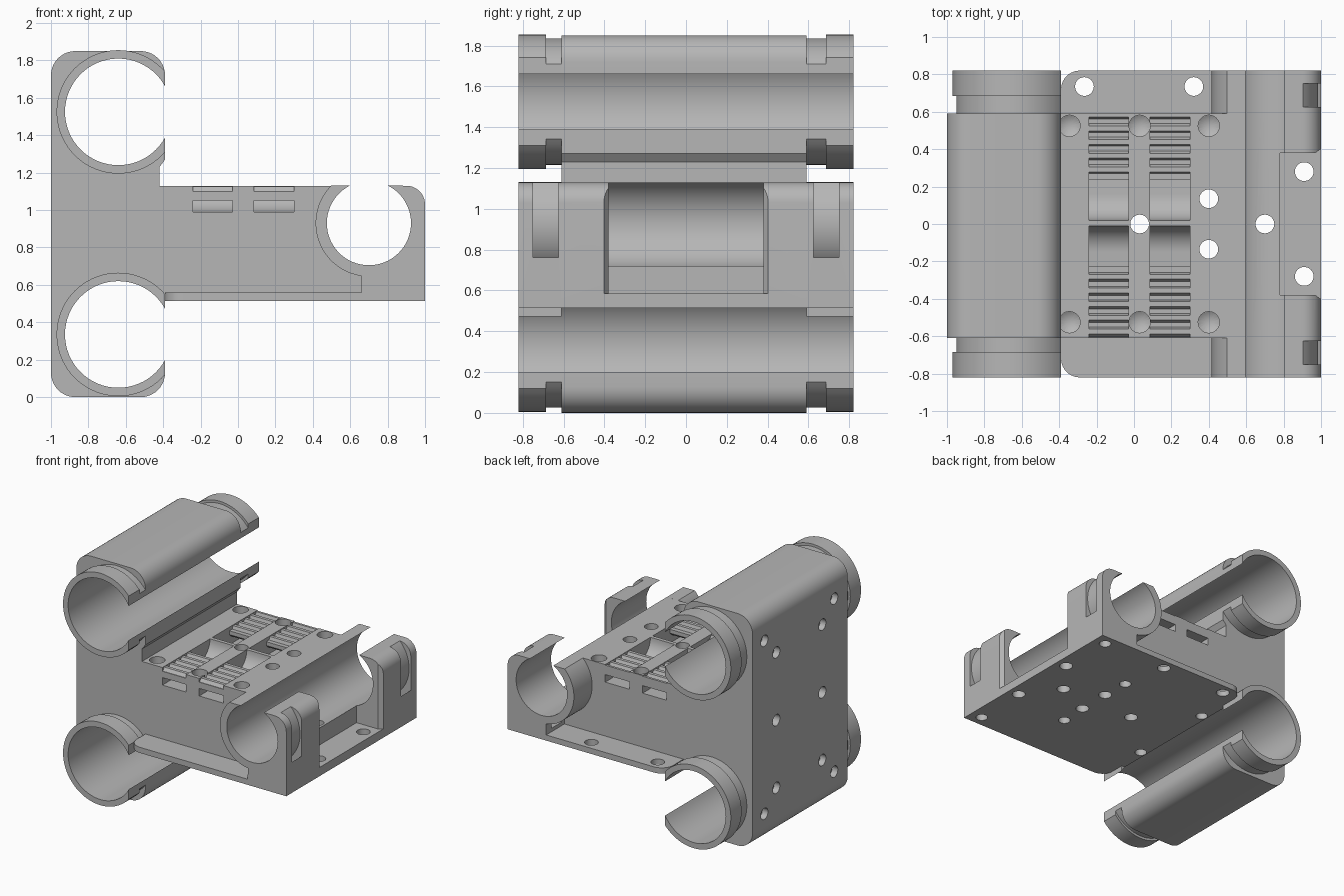
import bpy
import bmesh
from math import cos, sin, radians, acos, degrees
from mathutils import Vector

default = bpy.data.objects.get("Cube")
if default:
    bpy.data.objects.remove(default)

grey = bpy.data.materials.new("light_grey_plastic")
grey.use_nodes = True
COLOUR = (0.47, 0.47, 0.47, 1)
grey.diffuse_color = COLOUR
grey.node_tree.nodes["Principled BSDF"].inputs["Base Color"].default_value = COLOUR

# Main dimensions
BACK, FRONT, END = 0.59, -0.61, 0.82
BASE, DECK = 0.515, 1.13
BIG_X, BIG_R, BIG_Z = -0.64, 0.285, (0.335, 1.525)
SMALL_X, SMALL_Z, SMALL_R, SHELL_R = 0.70, 0.93, 0.225, 0.285
PLACE = {"X": lambda a, b, t: (t, a, b),
         "Y": lambda a, b, t: (a, t, b),
         "Z": lambda a, b, t: (a, b, t)}


def arc(cx, cy, r, start, end, steps=10):
    angles = [radians(start + (end - start) * i / steps) for i in range(steps + 1)]
    return [(cx + r * cos(a), cy + r * sin(a)) for a in angles]


def circle(cx, cy, r, steps=32):
    return arc(cx, cy, r, 0, 360, steps)[:-1]


def prism(name, outline, axis, start, end):
    """Extrude a 2D outline along an axis."""
    bm = bmesh.new()
    place = PLACE[axis]
    low = [bm.verts.new(place(a, b, start)) for a, b in outline]
    high = [bm.verts.new(place(a, b, end)) for a, b in outline]
    bm.faces.new(low)
    bm.faces.new(high)
    for i in range(len(low)):
        j = (i + 1) % len(low)
        bm.faces.new((low[i], low[j], high[j], high[i]))
    bmesh.ops.recalc_face_normals(bm, faces=bm.faces)
    return finish(name, bm)


def finish(name, bm):
    mesh = bpy.data.meshes.new(name)
    bm.to_mesh(mesh)
    bm.free()
    mesh.materials.append(grey)
    obj = bpy.data.objects.new(name, mesh)
    bpy.context.collection.objects.link(obj)
    return obj


def select(obj):
    bpy.ops.object.select_all(action="DESELECT")
    obj.select_set(True)
    bpy.context.view_layer.objects.active = obj


def cut(obj, cutter):
    """Subtract a cutter and throw it away."""
    cutter.hide_render = True
    mod = obj.modifiers.new("cut", "BOOLEAN")
    mod.operation = "DIFFERENCE"
    mod.solver = "EXACT"
    mod.object = cutter
    select(obj)
    bpy.ops.object.modifier_apply(modifier=mod.name)
    bpy.data.objects.remove(cutter)


def drill(obj, axis, a, b, r, start, end):
    cut(obj, prism("drill", circle(a, b, r), axis, start, end))


def drill_tip(x, y, r, top, depth):
    """Pointed cone below a blind screw hole."""
    bm = bmesh.new()
    bmesh.ops.create_cone(bm, cap_ends=True, segments=24, radius1=0, radius2=r, depth=depth)
    bmesh.ops.translate(bm, verts=bm.verts, vec=Vector((x, y, top - depth / 2)))
    return finish("drill_tip", bm)


# Carriage body: tall rounded back wall with a deep deck
outline = (arc(-0.87, 0.13, 0.13, 180, 270) + arc(-0.52, 0.13, 0.13, -90, 0)
           + [(-0.39, 0.2), (-0.5, 0.3), (-0.42, BASE), (1, BASE)]
           + arc(0.9, 1.03, 0.1, 0, 90)
           + [(-0.42, DECK), (-0.42, 1.23), (-0.39, 1.27)]
           + arc(-0.52, 1.72, 0.13, 0, 90) + arc(-0.87, 1.72, 0.13, 90, 180))
body = prism("carriage_body", outline, "Y", FRONT, BACK)
for z in BIG_Z:
    cut(body, prism("bore", circle(BIG_X, z, BIG_R, 64), "Y", -1, 1))
cut(body, prism("bore", circle(SMALL_X, SMALL_Z, SMALL_R, 64), "Y", -1, 1))

# Open window in the side of the small bearing seat
cut(body, prism("window", [(0.78, -0.38), (0.97, -0.38), (1.01, -0.41), (1.01, 0.41),
                           (0.97, 0.38), (0.78, 0.38)], "Z", 0.585, 1.3))

# Belt clamps: curved pocket, return tunnel and toothed slot
for side in (-1, 1):
    path = arc(0.155, 1.13, 0.14, 180, 270)
    path = [(0.015, 1.2)] + path + [(0.7, 0.99), (0.7, 1.05), (0.25, 1.05),
                                    (0.23, 1.07), (0.23, 1.1)]
    for i in range(5):
        y = 0.24 + 0.073 * i
        path += [(y, 1.1), (y + 0.025, 1.1), (y + 0.034, 1.125), (y + 0.06, 1.125)]
    path += [(0.61, 1.1), (0.7, 1.1), (0.7, 1.2)]
    path = [(side * y + 0.005, z) for y, z in path]
    for x0, x1 in ((-0.24, -0.03), (0.085, 0.3)):
        cut(body, prism("belt_path", path, "X", x0, x1))

# Screw holes through the deck
for x, y in ((0.03, 0), (0.4, 0.135), (0.4, -0.135), (0.7, 0), (0.91, 0.28), (0.91, -0.28)):
    drill(body, "Z", x, y, 0.05, 0.4, 1.3)

for side in (-1, 1):
    # Blind pointed holes in the deck
    for x in (-0.345, 0.03, 0.4):
        drill(body, "Z", x, side * 0.525, 0.057, 1.05, 1.2)
        cut(body, drill_tip(x, side * 0.525, 0.057, 1.0501, 0.035))
    # Blind holes underneath
    for x in (-0.37, 0.39):
        drill(body, "Z", x, side * 0.36, 0.045, 0.4, 0.62)
    # Mounting holes in the tall wall
    for y, z, depth in ((0.44, 0.23, 0.05), (0.29, 0.38, 0.05), (0.29, 0.92, 0.25),
                        (0.29, 1.46, 0.05), (0.44, 1.61, 0.05)):
        drill(body, "X", side * y, z, 0.045, -1.1, -1 + depth)

parts = [body]
for label, side, inner in (("front", -1, FRONT), ("back", 1, BACK)):
    # Thin base flange with a rounded outer corner
    flange = [(0.66, inner), (0.66, side * END)]
    flange += [(x, side * y) for x, y in arc(-0.29, END - 0.1, 0.1, 90, 180)]
    flange += [(-0.39, inner)]
    plate = prism(label + "_flange", flange, "Z", BASE, 0.56)
    if side > 0:
        for x in (-0.265, 0.32):
            drill(plate, "Z", x, 0.735, 0.05, 0.4, 0.7)
    parts.append(plate)

    # End of the small bearing seat with its cable tie slot
    seat = ([(0.66, BASE), (1, BASE)] + arc(0.9, 1.03, 0.1, 0, 90)
            + arc(SMALL_X, SMALL_Z, SHELL_R, 135.4, 262, 32))
    holder = prism(label + "_small_bearing_end", seat, "Y", inner, side * END)
    cut(holder, prism("bore", circle(SMALL_X, SMALL_Z, SMALL_R, 64), "Y", -1, 1))
    tie = (arc(SMALL_X, SMALL_Z, 0.345, -125, 75, 32)
           + arc(SMALL_X, SMALL_Z, SHELL_R, 75, -125, 32))
    cut(holder, prism("tie_slot", tie, "Y", side * 0.625, side * 0.75))
    for x in (0.6, 0.9):
        if x > 0.66:
            drill(holder, "Z", x, side * 0.73, 0.045, 0.4, 0.57)
    parts.append(holder)

    # Large bearing collars: a tie groove and a wider end lip
    for level, z in zip(("lower", "upper"), BIG_Z):
        for kind, r, y0, y1 in (("groove", 0.31, inner, side * 0.685),
                                ("lip", 0.33, side * 0.685, side * END)):
            gap = degrees(acos(0.25 / r))
            collar = prism(f"{label}_{level}_collar_{kind}",
                           arc(BIG_X, z, r, gap, 360 - gap, 56), "Y", y0, y1)
            cut(collar, prism("bore", circle(BIG_X, z, BIG_R, 64), "Y", -1, 1))
            parts.append(collar)

# Smooth the curved walls and keep the edges crisp
for part in parts:
    select(part)
    bpy.ops.object.shade_smooth_by_angle(angle=radians(30))
